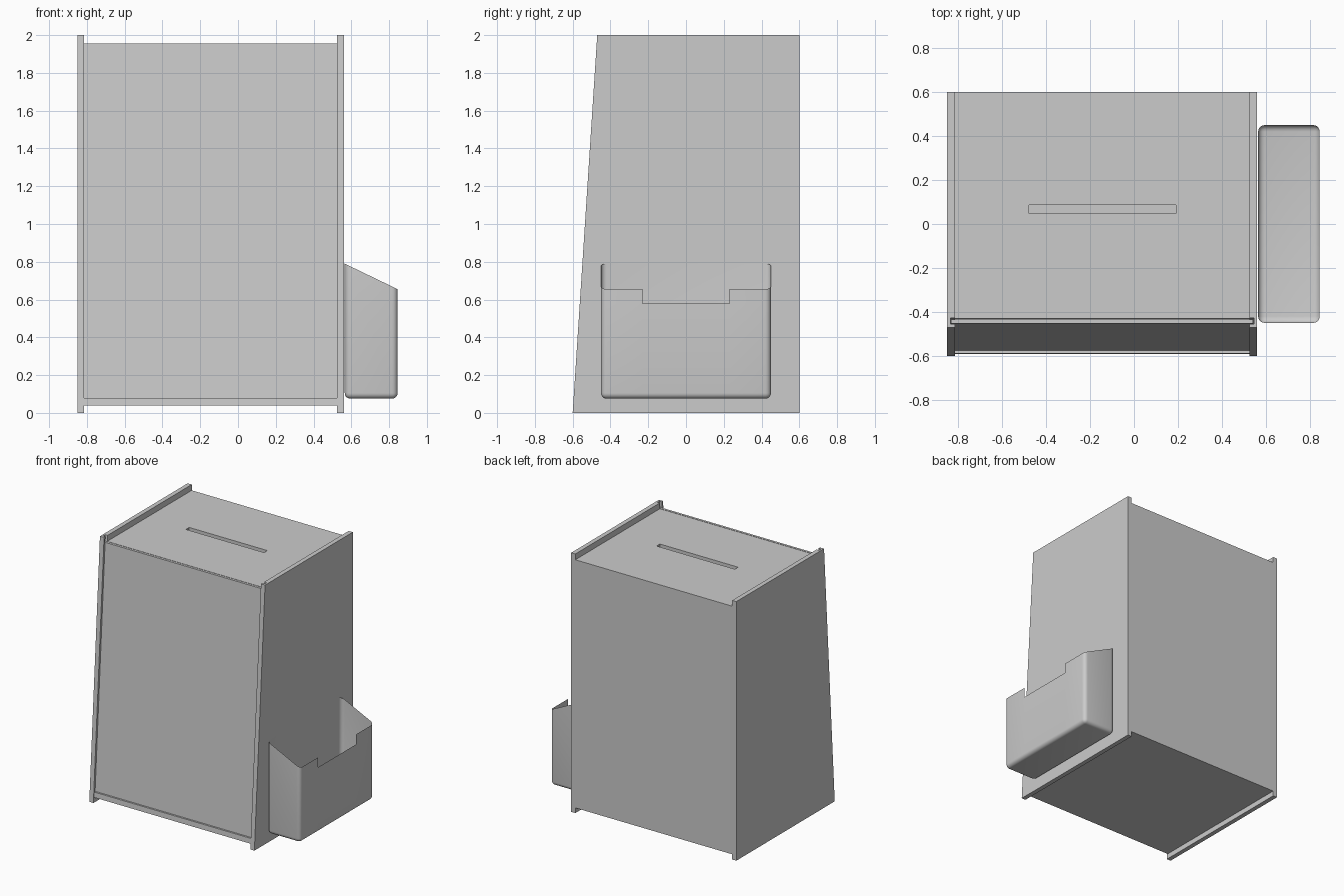
import bpy, bmesh
from mathutils import Vector

if "Cube" in bpy.data.objects:
    bpy.data.objects.remove(bpy.data.objects["Cube"])


def front(z, inset=0.0):
    """y of the leaning front edge at height z."""
    return -0.6 + 0.065 * z + inset


def prism(name, profile, x0, x1):
    """Extrude a (y, z) profile from x0 to x1."""
    bm = bmesh.new()
    face = bm.faces.new([bm.verts.new((x0, y, z)) for y, z in profile])
    ext = bmesh.ops.extrude_face_region(bm, geom=[face])
    verts = [g for g in ext["geom"] if isinstance(g, bmesh.types.BMVert)]
    bmesh.ops.translate(bm, verts=verts, vec=(x1 - x0, 0, 0))
    bmesh.ops.recalc_face_normals(bm, faces=bm.faces)
    return to_object(name, bm)


def to_object(name, bm):
    mesh = bpy.data.meshes.new(name)
    bm.to_mesh(mesh)
    bm.free()
    ob = bpy.data.objects.new(name, mesh)
    bpy.context.collection.objects.link(ob)
    return ob


def slab(z0, z1, near, far):
    """Leaning profile between two insets behind the front edge."""
    return [(front(z0, near), z0), (front(z0, far), z0),
            (front(z1, far), z1), (front(z1, near), z1)]


def cut(ob, cutter):
    cutter.hide_render = True
    cutter.hide_set(True)
    mod = ob.modifiers.new("cut", "BOOLEAN")
    mod.operation = "DIFFERENCE"
    mod.solver = "EXACT"
    mod.object = cutter


XL, XR = -0.815, 0.525      # inner faces of the side boards
T = 0.035                   # board thickness

# Side boards, grooved for the sliding front panel
groove = prism("groove_cutter", slab(0.08, 2.1, 0.016, 0.042), XL - 0.02, XR + 0.02)
side_profile = [(front(0), 0), (0.6, 0), (0.6, 2), (front(2), 2)]
for name, x in (("left_side", XL - T), ("right_side", XR)):
    cut(prism(name, side_profile, x, x + T), groove)

# Floor, back and sliding front panel
prism("floor", [(front(0.04, 0.006), 0.04), (0.6, 0.04), (0.6, 0.08),
                (front(0.08, 0.006), 0.08)], XL, XR)
prism("back", [(0.565, 0.08), (0.6, 0.08), (0.6, 1.92), (0.565, 1.92)], XL, XR)
prism("front_panel", slab(0.08, 1.955, 0.02, 0.038), XL - 0.017, XR + 0.017)

# Lid board with a slot
lid = prism("lid", [(front(1.92, 0.042), 1.92), (0.6, 1.92), (0.6, 1.955),
                    (front(1.955, 0.042), 1.955)], XL, XR)
slot = prism("slot_cutter", [(0.047, 1.8), (0.087, 1.8), (0.087, 2.1), (0.047, 2.1)],
             -0.478, 0.19)
cut(lid, slot)

# Side tray: rounded thin shell, sloped rim, notch in the outer wall
bm = bmesh.new()
bmesh.ops.create_cube(bm, size=1)
bmesh.ops.scale(bm, verts=bm.verts, vec=(0.28, 0.9, 1.0))
bmesh.ops.translate(bm, verts=bm.verts, vec=(0.705, 0, 0.575))
bmesh.ops.bevel(bm, geom=bm.edges[:], offset=0.03, segments=5, profile=0.5,
                affect="EDGES")
bmesh.ops.bisect_plane(bm, geom=bm.verts[:] + bm.edges[:] + bm.faces[:],
                       plane_co=(0.845, 0, 0.655), plane_no=(0.135, 0, 0.28),
                       clear_outer=True)
for co, no in (((0, 0.23, 0), (0, 1, 0)), ((0, -0.23, 0), (0, 1, 0)),
               ((0, 0, 0.578), (0, 0, 1))):
    wall = [f for f in bm.faces if f.normal.x > 0.99]
    geom = set(wall) | {e for f in wall for e in f.edges} | {v for f in wall for v in f.verts}
    bmesh.ops.bisect_plane(bm, geom=list(geom), plane_co=co, plane_no=no)
    bm.normal_update()
notch = []
for f in bm.faces:
    c = f.calc_center_median()
    if f.normal.x > 0.99 and abs(c.y) < 0.23 and c.z > 0.578:
        notch.append(f)
bmesh.ops.delete(bm, geom=notch, context="FACES")
tray = to_object("side_tray", bm)
bpy.context.view_layer.objects.active = tray
tray.select_set(True)
bpy.ops.object.shade_smooth_by_angle()
